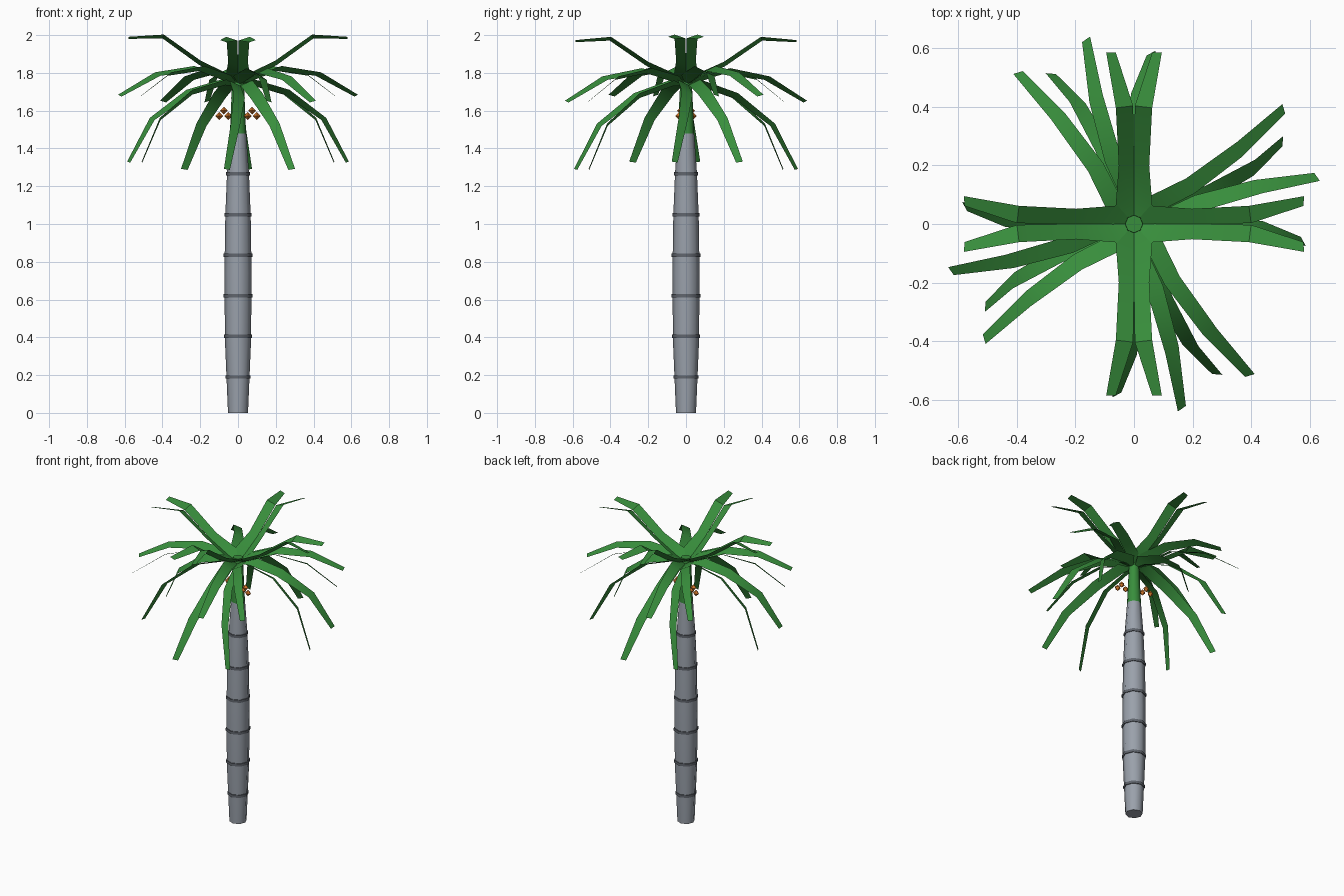
import bpy, bmesh, math
from mathutils import Matrix, Vector

if "Cube" in bpy.data.objects:
    bpy.data.objects.remove(bpy.data.objects["Cube"])


def material(name, hex_code):
    lin = [((int(hex_code[i:i + 2], 16) / 255 + 0.055) / 1.055) ** 2.4 for i in (0, 2, 4)]
    m = bpy.data.materials.new(name)
    m.diffuse_color = (*lin, 1)
    m.use_nodes = True
    m.node_tree.nodes["Principled BSDF"].inputs["Base Color"].default_value = m.diffuse_color
    return m


BARK = material("grey bark", "9AA1AB")
RING = material("dark ring", "60656D")
LEAF = material("palm green", "388E3C")
FRUIT = material("orange fruit", "D6782A")


def make_object(name, bm, mat, smooth=None):
    mesh = bpy.data.meshes.new(name)
    bm.to_mesh(mesh)
    bm.free()
    mesh.materials.append(mat)
    obj = bpy.data.objects.new(name, mesh)
    bpy.context.collection.objects.link(obj)
    if smooth:
        bpy.ops.object.select_all(action='DESELECT')
        obj.select_set(True)
        bpy.context.view_layer.objects.active = obj
        bpy.ops.object.shade_smooth_by_angle(angle=math.radians(smooth))


def lathe(bm, profile, sides=8):
    """Closed low-poly solid of revolution from (radius, height) points."""
    rings = [[bm.verts.new((r * math.cos(math.tau * i / sides), r * math.sin(math.tau * i / sides), z))
              for i in range(sides)] for r, z in profile]
    for low, high in zip(rings, rings[1:]):
        for i in range(sides):
            j = (i + 1) % sides
            bm.faces.new((low[i], low[j], high[j], high[i]))
    bm.faces.new(rings[0][::-1])
    bm.faces.new(rings[-1])


# Trunk
TRUNK = [(0.053, 0), (0.069, 0.38), (0.072, 0.74), (0.067, 1.05), (0.058, 1.27), (0.043, 1.48)]
bm = bmesh.new()
lathe(bm, TRUNK)
make_object("trunk", bm, BARK, 50)


def trunk_radius(z):
    for (r0, z0), (r1, z1) in zip(TRUNK, TRUNK[1:]):
        if z <= z1:
            return r0 + (r1 - r0) * (z - z0) / (z1 - z0)


# Rings round the trunk
bm = bmesh.new()
for k in range(6):
    z = 0.19 + 0.215 * k
    r = trunk_radius(z) + 0.005
    lathe(bm, [(r, z - 0.009), (r, z + 0.009)])
make_object("trunk_rings", bm, RING, 50)

# Green shaft below the crown
bm = bmesh.new()
lathe(bm, [(0.043, 1.48), (0.03, 1.775)])
make_object("crown_shaft", bm, LEAF, 50)

# Fronds: stations of (distance out, height, inner side offset, outer side offset)
TIERS = {
    "upper_fronds": (0, -0.03, [(0, 1.745, 0, 0), (0.07, 1.768, 0, 0.063), (0.21, 1.845, 0, 0.052),
                                (0.40, 1.983, 0.003, 0.062), (0.58, 1.98, 0.062, 0.095)]),
    "middle_fronds": (26, -0.05, [(0, 1.735, 0, 0), (0.08, 1.758, 0, 0.062), (0.23, 1.81, 0.003, 0.062),
                                  (0.435, 1.785, 0.045, 0.098), (0.63, 1.675, 0.113, 0.146)]),
    "lower_fronds": (11.6, -0.07, [(0, 1.73, 0, 0), (0.07, 1.735, 0, 0.062), (0.25, 1.685, 0.015, 0.078),
                                   (0.435, 1.55, 0.08, 0.132), (0.55, 1.325, 0.158, 0.192)]),
}
FOLD = (0.5, 0.5, 0.45, 0.36, 0.33)    # V-shaped fold, flatter towards the tip

for name, (turn, sag, stations) in TIERS.items():
    bm = bmesh.new()
    for quarter in range(4):
        rot = Matrix.Rotation(math.radians(turn + 90 * quarter), 3, 'Z')
        drop = sag if quarter % 2 else 0
        stretch = 1.01 if quarter % 2 else 1
        for side in (1, -1):
            previous = None
            for i, (r, z, inner, outer) in enumerate(stations):
                a, b = stations[max(i - 1, 0)], stations[min(i + 1, len(stations) - 1)]
                normal = Vector((a[1] - b[1], 0, b[0] - a[0])).normalized()
                spine = Vector((r * stretch, side * inner, z + drop * r))
                edge = spine + Vector((0, side * (outer - inner), 0)) + normal * (outer - inner) * FOLD[i]
                pair = [bm.verts.new(rot @ p) for p in (spine, edge)]
                if previous:
                    quad = [previous[0], pair[0], pair[1], previous[1]]
                    bm.faces.new(quad if side > 0 else quad[::-1])
                previous = pair
    bmesh.ops.remove_doubles(bm, verts=bm.verts, dist=0.0005)
    make_object(name, bm, LEAF, 36)

# Two bunches of fruit, on opposite sides of the shaft
bm = bmesh.new()
for s in (1, -1):
    for x, y, z in [(0.075, -0.027, 1.6), (0.1, -0.036, 1.572), (0.052, -0.018, 1.572)]:
        bmesh.ops.create_uvsphere(bm, u_segments=4, v_segments=2, radius=0.021,
                                  matrix=Matrix.Translation((s * x, s * y, z)))
make_object("fruit_bunches", bm, FRUIT)
